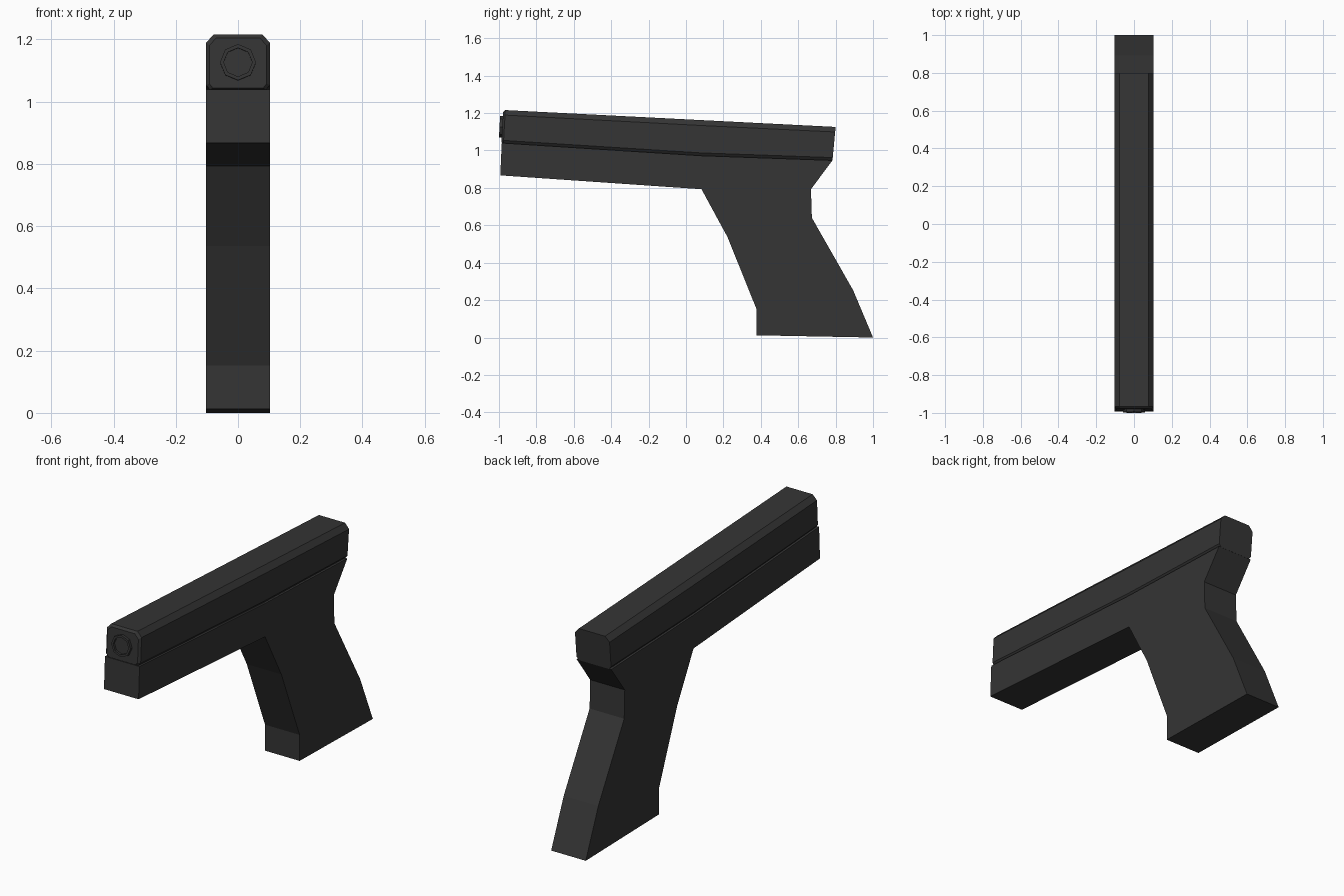
import bpy, bmesh, math
from mathutils import Vector

if "Cube" in bpy.data.objects:
    bpy.data.objects.remove(bpy.data.objects["Cube"])

W = 0.103  # half width

mat = bpy.data.materials.new("dark_grey")
mat.diffuse_color = (0.035, 0.035, 0.035, 1)
mat.use_nodes = True
mat.node_tree.nodes["Principled BSDF"].inputs["Base Color"].default_value = mat.diffuse_color


def make(name, bm):
    bmesh.ops.recalc_face_normals(bm, faces=bm.faces)
    me = bpy.data.meshes.new(name)
    bm.to_mesh(me)
    bm.free()
    me.materials.append(mat)
    ob = bpy.data.objects.new(name, me)
    bpy.context.collection.objects.link(ob)
    return ob


def loft(name, rings):
    bm = bmesh.new()
    loops = [[bm.verts.new(p) for p in r] for r in rings]
    n = len(loops[0])
    for a, b in zip(loops, loops[1:]):
        for i in range(n):
            j = (i + 1) % n
            bm.faces.new((a[i], a[j], b[j], b[i]))
    bm.faces.new(loops[0])
    bm.faces.new(loops[-1])
    return make(name, bm)


# Frame and grip: one side profile (y, z) across the width
profile = [(-0.985, 1.04), (-0.993, 0.867), (0.083, 0.793), (0.222, 0.537),
           (0.377, 0.152), (0.377, 0.012), (1.0, 0.0), (0.893, 0.254),
           (0.673, 0.64), (0.668, 0.793), (0.783, 0.947), (0.08, 0.972)]
loft("frame_and_grip", [[(x, y, z) for y, z in profile] for x in (-W, W)])


# Slide: chamfered section with an undercut bottom, lofted front to back
def section(top, bottom, inset=0.0):
    t, b = Vector((0, *top)), Vector((0, *bottom))
    half = [(0.078, 0), (W, 0.15), (W, 0.91), (0.09, 1)]
    pts = half + [(-x, f) for x, f in reversed(half)]
    f0 = inset / (b - t).length
    out = []
    for x, f in pts:
        p = t.lerp(b, f0 + f * (1 - f0 * 1.3))
        p.x = x * (1 - inset / W)
        out.append(p)
    return out


loft("slide", [section((-0.977, 1.216), (-0.987, 1.04), 0.011),
               section((-0.966, 1.216), (-0.976, 1.038)),
               section((0.09, 1.162), (0.08, 0.970)),
               section((0.80, 1.126), (0.783, 0.946))])


# Barrel: eight-sided tube with a shallow bore, tilted with the slide
def ring(r, d):
    axis, up = Vector((0, -0.9985, 0.054)), Vector((0, 0.054, 0.9985))
    c = Vector((0, -0.997, 1.127)) - axis * d
    return [c + Vector((1, 0, 0)) * r * math.cos(k * math.pi / 4)
            + up * r * math.sin(k * math.pi / 4) for k in range(8)]


loft("barrel", [ring(0.058, 0.06), ring(0.058, 0), ring(0.046, 0), ring(0.046, 0.012)])
